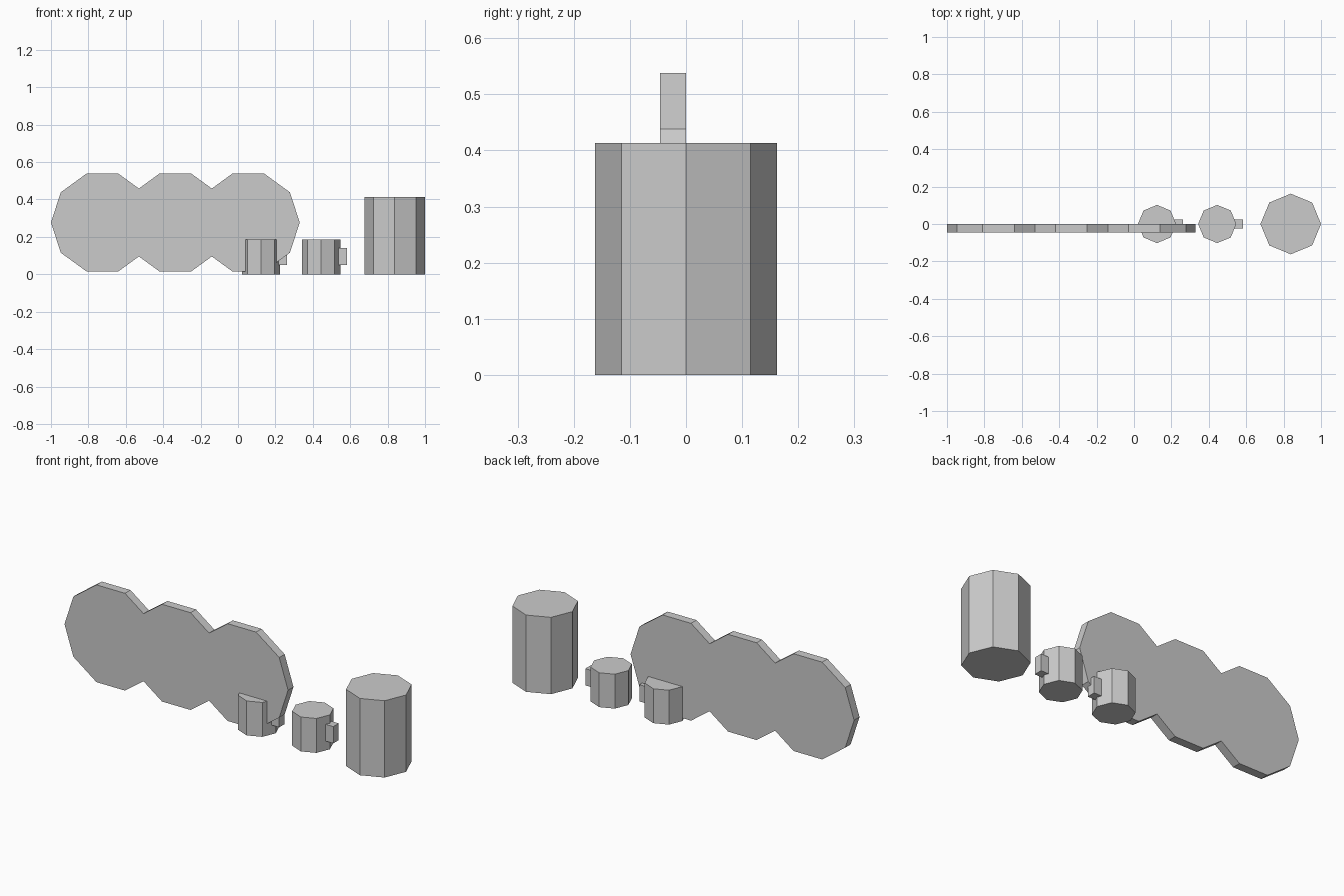
import bpy
import bmesh
from math import sin, cos, pi

cube = bpy.data.objects.get("Cube")
if cube:
    bpy.data.objects.remove(cube)

grey = bpy.data.materials.new("plain grey")
grey.use_nodes = True
COLOUR = (0.6, 0.6, 0.6, 1)
grey.diffuse_color = COLOUR
grey.node_tree.nodes["Principled BSDF"].inputs["Base Color"].default_value = COLOUR


def prism(name, outline, offset):
    """Extrude a closed outline of 3D points along offset."""
    bm = bmesh.new()
    face = bm.faces.new([bm.verts.new(p) for p in outline])
    new = bmesh.ops.extrude_face_region(bm, geom=[face], use_keep_orig=True)["geom"]
    bmesh.ops.translate(bm, vec=offset, verts=[v for v in new if isinstance(v, bmesh.types.BMVert)])
    bmesh.ops.recalc_face_normals(bm, faces=bm.faces)
    mesh = bpy.data.meshes.new(name)
    bm.to_mesh(mesh)
    bm.free()
    mesh.materials.append(grey)
    obj = bpy.data.objects.new(name, mesh)
    bpy.context.collection.objects.link(obj)
    return obj


def octagon_column(name, x, radius, height):
    ring = [(x + radius * cos(i * pi / 4), radius * sin(i * pi / 4), 0) for i in range(8)]
    return prism(name, ring, (0, 0, height))


# Scalloped panel: the merged outline of three ten-sided discs
R, SPACING, MID_X, MID_Z = 0.275, 0.39, -0.335, 0.277
BACK, THICK = 0.0, 0.046
step = pi / 5
corner = [(R * cos(i * step), R * sin(i * step)) for i in range(3)]
slope = (corner[2][1] - corner[1][1]) / (corner[2][0] - corner[1][0])
notch = corner[2][1] + slope * (SPACING / 2 - corner[2][0])

upper = [(-SPACING - corner[1][0], corner[1][1])]
for k in (-1, 0, 1):
    c = k * SPACING
    upper += [(c - corner[2][0], corner[2][1]), (c + corner[2][0], corner[2][1])]
    if k < 1:
        upper.append((c + SPACING / 2, notch))
upper.append((SPACING + corner[1][0], corner[1][1]))
lower = [(x, -z) for x, z in reversed(upper)]
outline = [(-SPACING - R, 0)] + upper + [(SPACING + R, 0)] + lower
prism("scalloped_panel", [(MID_X + x, BACK, MID_Z + z) for x, z in outline], (0, -THICK, 0))

# Two mugs, each with a block handle on the left side
for label, x in (("inner", 0.123), ("outer", 0.445)):
    octagon_column(label + "_mug", x, 0.102, 0.185)
    x0, x1, w = x + 0.08, x + 0.138, 0.023
    base = [(x0, -w, 0.05), (x1, -w, 0.05), (x1, w, 0.05), (x0, w, 0.05)]
    prism(label + "_mug_handle", base, (0, 0, 0.09))

# Tall canister
octagon_column("tall_canister", 0.838, 0.162, 0.413)
